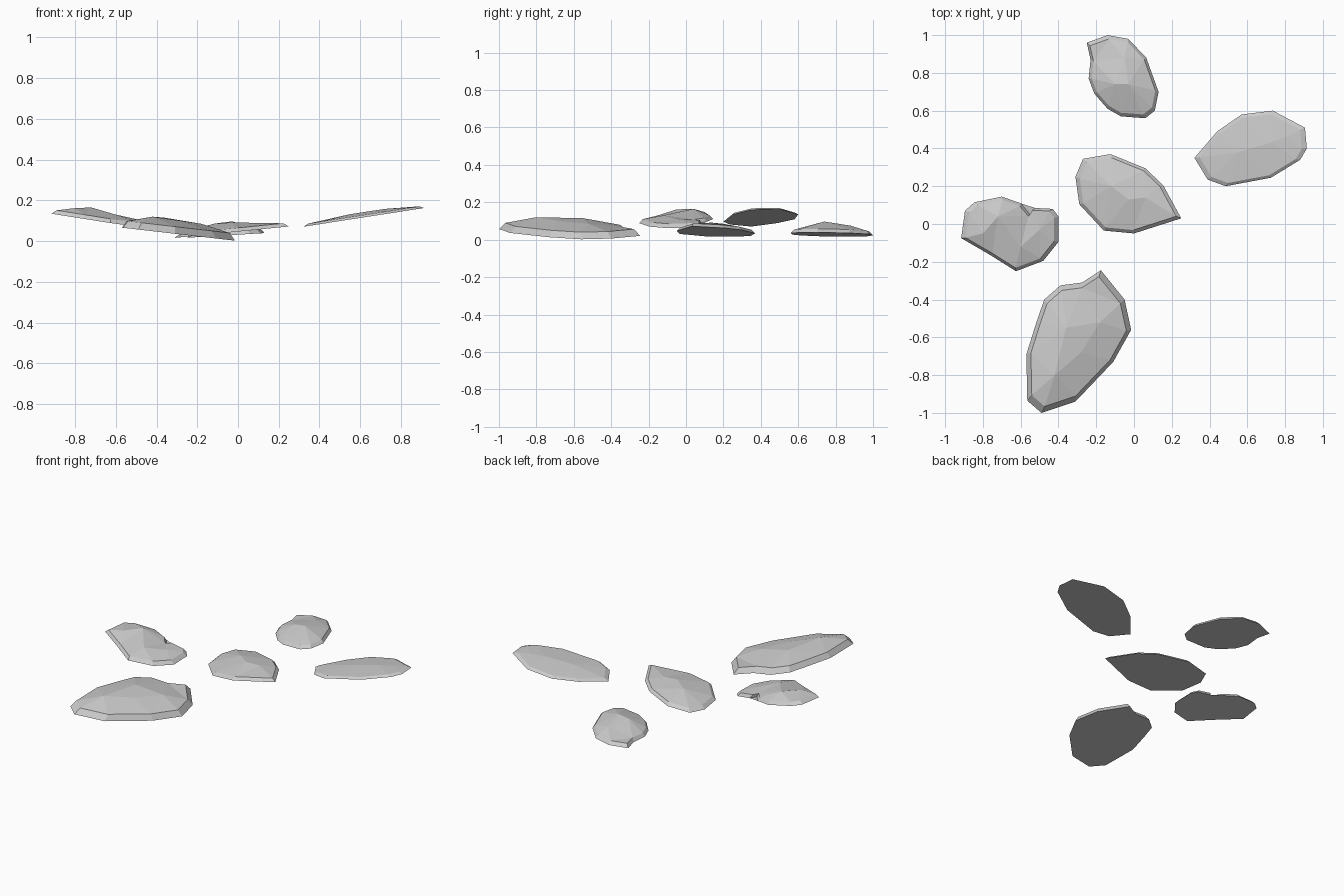
import bpy, bmesh
from mathutils import Vector
from mathutils.geometry import delaunay_2d_cdt

if "Cube" in bpy.data.objects:
    bpy.data.objects.remove(bpy.data.objects["Cube"])


def stone(name, outline, centre, slope, lift, crown, inset=0.91):
    """Thin faceted stone: flat tilted underside, bevelled rim, domed low-poly top."""
    cx, cy, cz = centre

    def plane(x, y):
        return cz + slope[0] * (x - cx) + slope[1] * (y - cy)

    bm = bmesh.new()
    n = len(outline)
    rim = [bm.verts.new((x, y, plane(x, y))) for x, y in outline]
    # shoulder ring, slightly inside the rim
    ring = []
    for x, y in outline:
        sx, sy = cx + (x - cx) * inset, cy + (y - cy) * inset
        ring.append((sx, sy, plane(sx, sy) + lift))
    pts = ring + crown
    top = [bm.verts.new(p) for p in pts]
    # underside and rim band
    bm.faces.new(rim[::-1])
    for i in range(n):
        j = (i + 1) % n
        bm.faces.new((rim[i], rim[j], top[j], top[i]))
    # faceted top through the crown points
    edges = [(i, (i + 1) % n) for i in range(n)]
    res = delaunay_2d_cdt([Vector(p[:2]) for p in pts], edges, [], 1, 1e-5)
    for f in res[2]:
        bm.faces.new([top[res[3][k][0]] for k in f])
    bmesh.ops.triangulate(bm, faces=bm.faces[:])
    bmesh.ops.recalc_face_normals(bm, faces=bm.faces[:])
    mesh = bpy.data.meshes.new(name)
    bm.to_mesh(mesh)
    bm.free()
    bpy.context.collection.objects.link(bpy.data.objects.new(name, mesh))


# back stone
stone("stone_back",
      [(-.25, .96), (-.14, 1), (-.03, .98), (.065, .88), (.13, .70), (.11, .60),
       (.06, .56), (-.07, .57), (-.14, .61), (-.21, .69), (-.24, .77), (-.23, .87)],
      (-.06, .78, .028), (.06, 0), .02,
      [(-.03, .74, .097), (-.1, .74, .088), (-.05, .88, .075)])

# right stone, outer end raised
stone("stone_right",
      [(.32, .35), (.44, .49), (.57, .58), (.735, .60), (.905, .51), (.915, .40),
       (.88, .34), (.725, .245), (.485, .20), (.39, .235)],
      (.62, .39, .117), (.155, 0), .012,
      [(.55, .38, .132), (.72, .43, .158), (.8, .46, .164)])

# left stone with a notch, outer end raised
stone("stone_left",
      [(-.915, -.075), (-.895, .07), (-.845, .115), (-.70, .145), (-.6, .11), (-.55, .05),
       (-.525, .085), (-.43, .08), (-.40, .04), (-.40, -.095), (-.48, -.195),
       (-.625, -.25), (-.76, -.165)],
      (-.65, -.05, .098), (-.14, .03), .02,
      [(-.8, -.05, .162), (-.72, .04, .165), (-.5, -.03, .108), (-.6, -.12, .13)])

# middle stone
stone("stone_middle",
      [(-.31, .25), (-.27, .345), (-.125, .37), (.06, .295), (.155, .205), (.25, .03),
       (0, -.05), (-.16, -.035), (-.29, .105)],
      (-.05, .15, .042), (.1, 0), .018,
      [(-.03, .13, .092), (-.12, .2, .085), (.06, .14, .09)])

# front stone, the largest
stone("stone_front",
      [(-.475, -.4), (-.39, -.325), (-.275, -.31), (-.175, -.245), (-.05, -.4), (-.015, -.56),
       (-.11, -.73), (-.31, -.94), (-.49, -1), (-.565, -.935), (-.57, -.69), (-.515, -.515)],
      (-.3, -.62, .035), (-.115, 0), .035,
      [(-.42, -.8, .12), (-.36, -.55, .115), (-.28, -.68, .1), (-.18, -.52, .085)])
